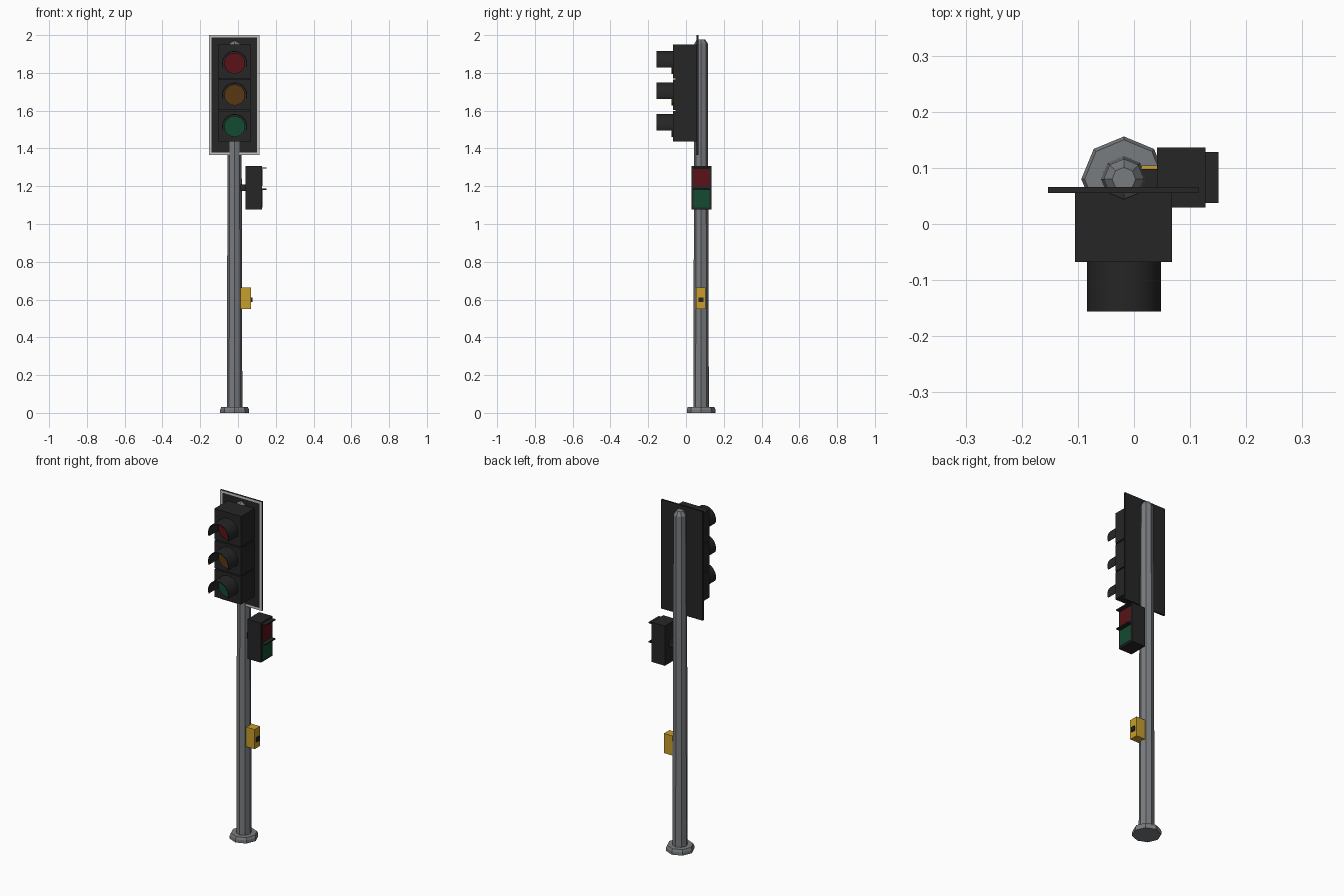
import bpy, bmesh, math
from mathutils import Matrix, Vector

if "Cube" in bpy.data.objects:
    bpy.data.objects.remove(bpy.data.objects["Cube"])

CX, CY = -0.018, 0.08   # pole axis


def material(name, rgb):
    m = bpy.data.materials.new(name)
    m.diffuse_color = (*rgb, 1)
    m.use_nodes = True
    m.node_tree.nodes["Principled BSDF"].inputs["Base Color"].default_value = m.diffuse_color
    return m


GREY = material("pole grey", (0.19, 0.2, 0.21))
BLACK = material("housing black", (0.019, 0.019, 0.02))
WHITE = material("border white", (0.55, 0.55, 0.52))
RED = material("lens red", (0.1, 0.006, 0.008))
AMBER = material("lens amber", (0.1, 0.038, 0.006))
GREEN = material("lens green", (0.006, 0.07, 0.03))
YELLOW = material("box yellow", (0.58, 0.34, 0.025))


def finish(name, bm, *mats):
    bmesh.ops.recalc_face_normals(bm, faces=bm.faces)
    mesh = bpy.data.meshes.new(name)
    bm.to_mesh(mesh)
    bm.free()
    for m in mats:
        mesh.materials.append(m)
    ob = bpy.data.objects.new(name, mesh)
    bpy.context.collection.objects.link(ob)
    return ob


def smooth(ob):
    bpy.ops.object.select_all(action='DESELECT')
    ob.select_set(True)
    bpy.context.view_layer.objects.active = ob
    bpy.ops.object.shade_smooth_by_angle(angle=math.radians(35))


def box_mesh(lo, hi):
    lo, hi = Vector(lo), Vector(hi)
    bm = bmesh.new()
    bmesh.ops.create_cube(bm, size=1, matrix=Matrix.Translation((lo + hi) / 2)
                          @ Matrix.Diagonal((*(hi - lo), 1)))
    return bm


def box(name, lo, hi, mat):
    return finish(name, box_mesh(lo, hi), mat)


def lathe(name, rings, mat, sides=8):
    """Stack of (radius, z) rings around the pole axis, capped at both ends."""
    bm = bmesh.new()
    loops = [[bm.verts.new((CX + r * math.cos(math.tau * i / sides),
                            CY + r * math.sin(math.tau * i / sides), z))
              for i in range(sides)] for r, z in rings]
    for a, b in zip(loops, loops[1:]):
        for i in range(sides):
            j = (i + 1) % sides
            bm.faces.new((a[i], a[j], b[j], b[i]))
    bm.faces.new(loops[0])
    bm.faces.new(loops[-1])
    return finish(name, bm, mat)


# Pole and its foot
lathe("base", [(0.076, 0), (0.076, 0.018), (0.07, 0.032)], GREY)
lathe("pole", [(0.041, 0.03), (0.036, 1.955), (0.021, 1.978)], GREY)

# Backing board with a pale border on the front
bm = box_mesh((-0.153, 0.055, 1.365), (0.115, 0.066, 2.0))
front = min(bm.faces, key=lambda f: f.calc_center_median().y)
rim = bmesh.ops.inset_region(bm, faces=[front], thickness=0.019)["faces"]
for f in rim:
    f.material_index = 1
finish("backing_board", bm, BLACK, WHITE)

# Main signal head: a core, three sections, lenses and hoods
box("signal_core", (-0.098, -0.055, 1.445), (0.062, 0.057, 1.945), BLACK)
for label, z, mat in (("red", 1.85, RED), ("amber", 1.683, AMBER), ("green", 1.516, GREEN)):
    top = 1.95 if label == "red" else z + 0.081
    box(label + "_section", (-0.105, -0.068, z - 0.079), (0.068, 0.055, top), BLACK)

    # lens disc
    bm = bmesh.new()
    bmesh.ops.create_cone(bm, cap_ends=True, segments=32, radius1=0.055, radius2=0.055,
                          depth=0.016, matrix=Matrix.Translation((CX, -0.068, z))
                          @ Matrix.Rotation(math.pi / 2, 4, 'X'))
    smooth(finish(label + "_lens", bm, mat))

    # hood: arc open at the bottom
    bm = bmesh.new()
    steps = 28
    start, sweep = math.radians(-18), math.radians(216)
    rows = []
    for i in range(steps + 1):
        a = start + sweep * i / steps
        c, s = math.cos(a), math.sin(a)
        rows.append([bm.verts.new((CX + r * c, y, z + r * s))
                     for r, y in ((0.066, -0.066), (0.066, -0.156),
                                  (0.062, -0.156), (0.062, -0.066))])
    for a, b in zip(rows, rows[1:]):
        for k in range(4):
            bm.faces.new((a[k], a[(k + 1) % 4], b[(k + 1) % 4], b[k]))
    bm.faces.new(rows[0])
    bm.faces.new(rows[-1])
    smooth(finish(label + "_hood", bm, BLACK))

# Pedestrian signal on the right side
box("pedestrian_arm", (0.0, 0.065, 1.175), (0.045, 0.098, 1.21), BLACK)
box("pedestrian_housing", (0.041, 0.029, 1.077), (0.127, 0.136, 1.308), BLACK)
for label, z0, z1, mat in (("stop", 1.2, 1.292, RED), ("walk", 1.088, 1.18, GREEN)):
    box(label + "_panel", (0.122, 0.041, z0), (0.129, 0.124, z1), mat)
    box(label + "_shelf", (0.12, 0.037, z1 + 0.001), (0.151, 0.128, z1 + 0.008), BLACK)

# Push-button box
box("button_box", (0.013, 0.053, 0.549), (0.07, 0.104, 0.663), YELLOW)
box("push_button", (0.065, 0.066, 0.586), (0.077, 0.092, 0.612), BLACK)
